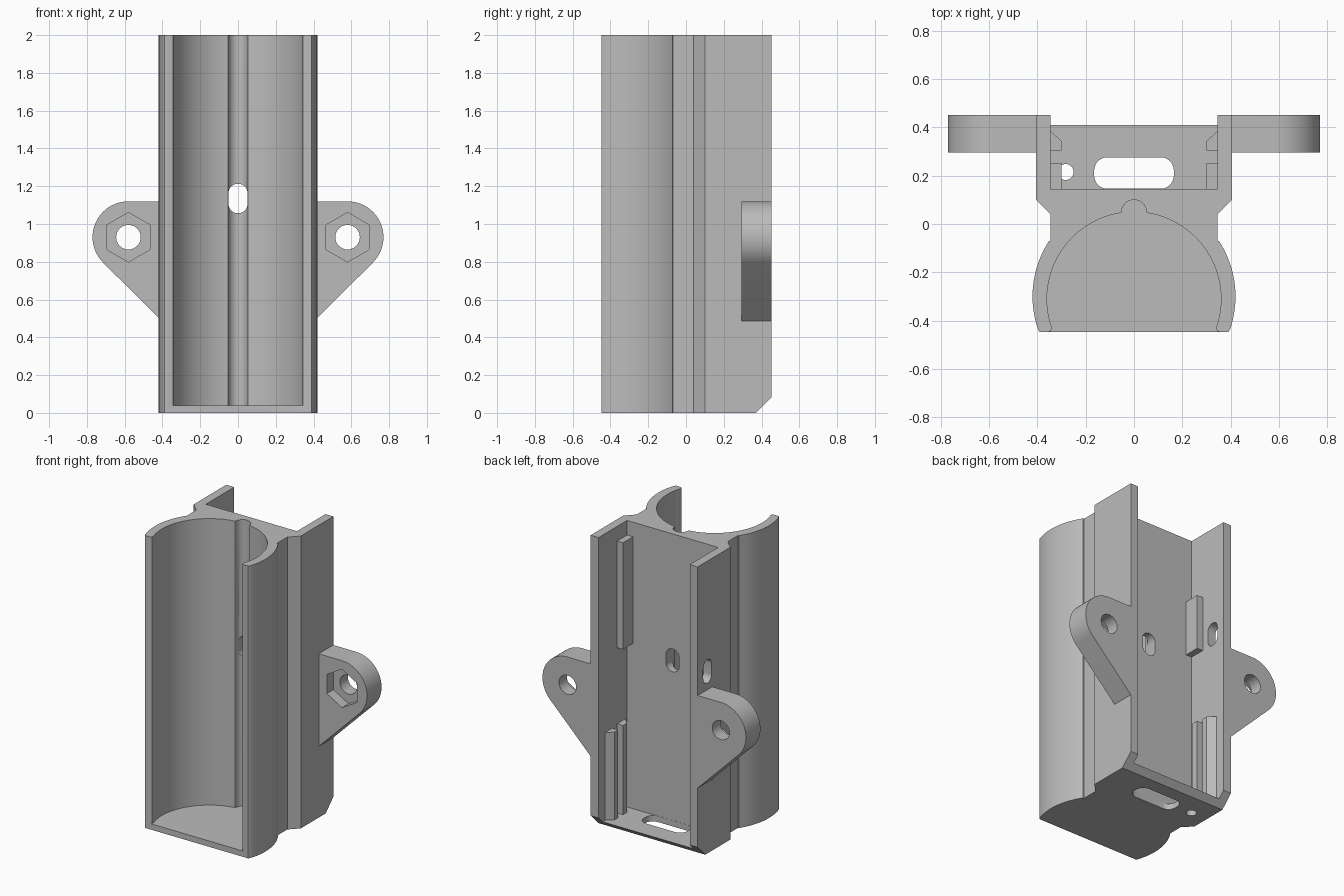
import bpy, bmesh, math
from mathutils import Vector

old = bpy.data.objects.get("Cube")
if old:
    bpy.data.objects.remove(old, do_unlink=True)

grey = bpy.data.materials.new("light grey plastic")
grey.use_nodes = True
colour = (0.5, 0.5, 0.5, 1)
grey.diffuse_color = colour
grey.node_tree.nodes["Principled BSDF"].inputs["Base Color"].default_value = colour


def arc(cx, cy, r, start, end, steps=24):
    """Points on an arc, angles in degrees."""
    angles = [math.radians(start + (end - start) * i / steps) for i in range(steps + 1)]
    return [(cx + r * math.cos(a), cy + r * math.sin(a)) for a in angles]


def circle(cx, cy, r, steps=32):
    return arc(cx, cy, r, 0, 360, steps)[:-1]


def rect(x0, x1, y0, y1):
    return [(x0, y0), (x1, y0), (x1, y1), (x0, y1)]


def rounded(cx, cy, w, h, r):
    """Rounded rectangle outline from half sizes."""
    pts = []
    for sx, sy, a in ((1, 1, 0), (-1, 1, 90), (-1, -1, 180), (1, -1, 270)):
        pts += arc(cx + sx * (w - r), cy + sy * (h - r), r, a, a + 90, 8)
    return [p for i, p in enumerate(pts) if (Vector(p) - Vector(pts[i - 1])).length > 1e-5]


def mirrored(half):
    """Close a half outline by mirroring it across x = 0."""
    return half + [(-x, y) for x, y in reversed(half) if abs(x) > 1e-6]


def prism(name, outline, lo, hi, axis="z"):
    """Extrude an outline along an axis (x: y,z  y: x,z  z: x,y)."""
    place = {"x": lambda a, b: (lo, a, b), "y": lambda a, b: (a, lo, b),
             "z": lambda a, b: (a, b, lo)}[axis]
    step = Vector([(hi - lo) * (axis == k) for k in "xyz"])
    bm = bmesh.new()
    face = bm.faces.new([bm.verts.new(place(a, b)) for a, b in outline])
    ext = bmesh.ops.extrude_face_region(bm, geom=[face])["geom"]
    bmesh.ops.translate(bm, vec=step, verts=[v for v in ext if isinstance(v, bmesh.types.BMVert)])
    bmesh.ops.recalc_face_normals(bm, faces=bm.faces)
    mesh = bpy.data.meshes.new(name)
    bm.to_mesh(mesh)
    bm.free()
    mesh.materials.append(grey)
    obj = bpy.data.objects.new(name, mesh)
    bpy.context.collection.objects.link(obj)
    return obj


def activate(obj):
    bpy.ops.object.select_all(action="DESELECT")
    obj.select_set(True)
    bpy.context.view_layer.objects.active = obj


def cut(obj, cutter):
    """Subtract a cutter and discard it."""
    activate(obj)
    mod = obj.modifiers.new("cut", "BOOLEAN")
    mod.operation, mod.solver, mod.object = "DIFFERENCE", "EXACT", cutter
    cutter.hide_render = True
    bpy.ops.object.modifier_apply(modifier=mod.name)
    bpy.data.objects.remove(cutter, do_unlink=True)


def smooth(obj):
    activate(obj)
    bpy.ops.object.shade_smooth_by_angle(angle=math.radians(30))


# Holder body: round front shell, waist and square rear channel
half = [(0.39, -0.447)] + arc(0, -0.3, 0.42, -19, 33) + [
    (0.345, -0.07), (0.345, 0.04), (0.405, 0.1), (0.405, 0.452)]
body = prism("holder_body", mirrored(half), 0, 2)

# Front tube with a narrow groove along its back, open at the front
tube = [(0.36, -0.6), (0.36, -0.448), (0.343, -0.442)]
tube += arc(0, -0.31, 0.36, -19, 81.5, 40) + arc(0, 0.048, 0.052, 0, 90, 10)
cut(body, prism("tube_cutter", mirrored(tube), 0.04, 2.2))

# Rear channel, open at the back and top
cut(body, prism("channel_cutter", rect(-0.345, 0.345, 0.145, 0.6), 0.04, 2.2))

# Sloped lower back edge
slope = [(0.37, 0), (0.47, 0.1), (0.6, 0.1), (0.6, -0.1), (0.27, -0.1)]
cut(body, prism("slope_cutter", slope, -0.6, 0.6, "x"))

# Openings in the partition, side wall and floor
cut(body, prism("partition_hole", rounded(0, 1.135, 0.05, 0.078, 0.049), -0.1, 0.3, "y"))
cut(body, prism("wall_hole", rounded(0.347, 1.245, 0.045, 0.08, 0.044), -0.5, -0.3, "x"))
cut(body, prism("floor_slot", rounded(0, 0.211, 0.165, 0.065, 0.055), -0.1, 0.1))
cut(body, prism("floor_hole", circle(-0.283, 0.215, 0.033), -0.1, 0.1))
smooth(body)

# Mounting ears and board rails on both sides
for side, s, rail_top in (("left", 1, 1.9), ("right", -1, 1.55)):
    def flip(pts):
        return [(s * x, y) for x, y in pts]

    ear = prism(side + "_mounting_ear", flip(
        [(0.4, 0.482)] + arc(0.58, 0.93, 0.19, -45, 90) + [(0.4, 1.12)]), 0.295, 0.452, "y")
    cut(ear, prism("bolt_hole", flip(circle(0.58, 0.93, 0.065)), 0.2, 0.6, "y"))
    cut(ear, prism("nut_pocket", flip(arc(0.58, 0.93, 0.131, 30, 330, 5)), 0.2, 0.365, "y"))
    smooth(ear)

    prism(side + "_outer_rail", flip(
        [(0.35, 0.305), (0.3, 0.305), (0.3, 0.343), (0.35, 0.389)]), 0.035, 0.64)
    prism(side + "_inner_rail", flip(
        [(0.35, 0.252), (0.3, 0.252), (0.3, 0.207), (0.35, 0.16)]), 0.035, 0.65)
    prism(side + "_upper_rail", flip(rect(0.3, 0.35, 0.14, 0.252)), 1.17, rail_top)
